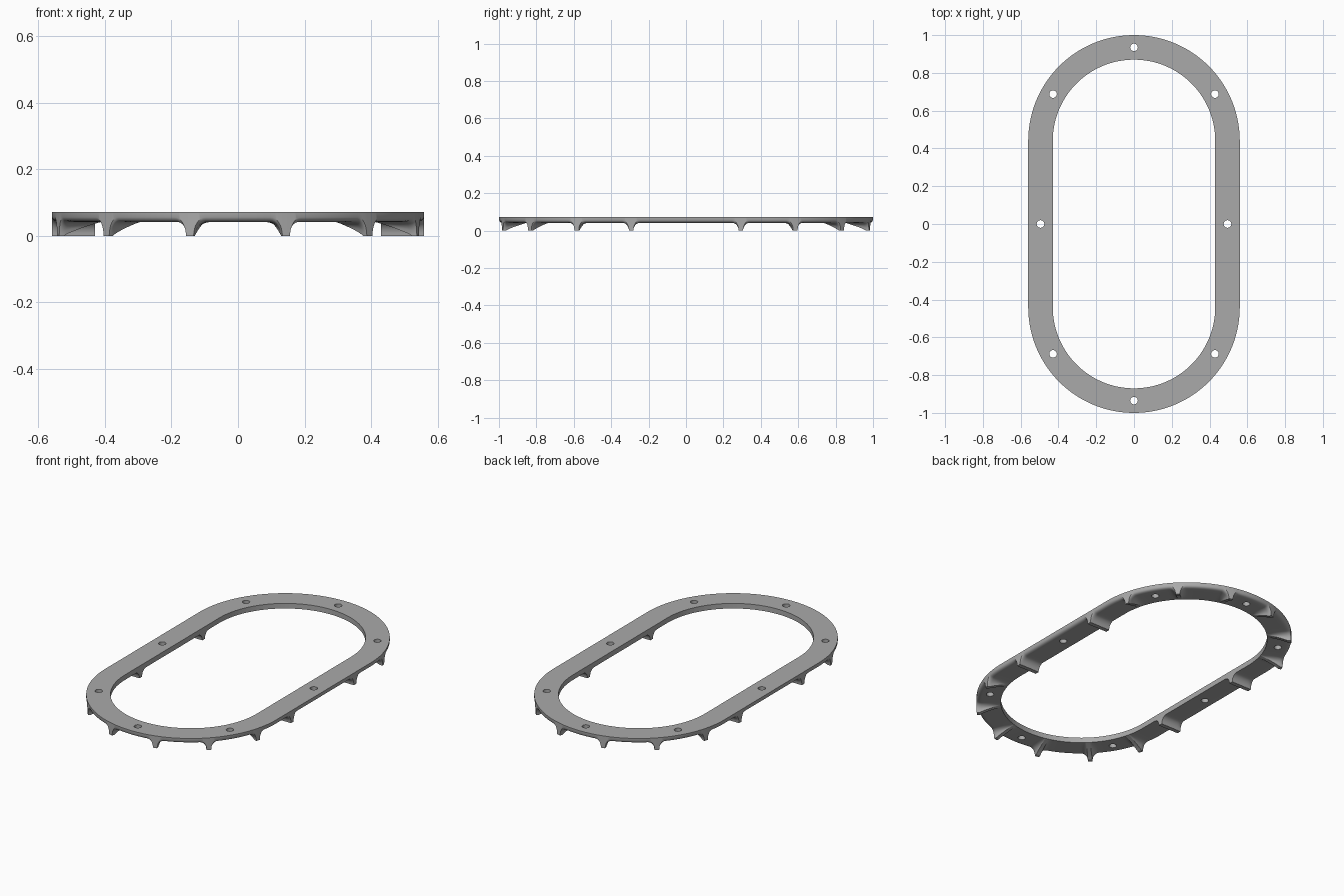
import bpy, bmesh, math
from mathutils import Vector

cube = bpy.data.objects.get("Cube")
if cube:
    bpy.data.objects.remove(cube, do_unlink=True)

R_IN, R_OUT, STRAIGHT = 0.43, 0.56, 0.44
TOP, UNDER = 0.072, 0.042
HALF_FOOT, COVE = 0.012, 0.036
CELL = R_OUT * math.radians(15)      # half the spacing between ribs

grey = bpy.data.materials.new("plain grey")
grey.use_nodes = True
grey.diffuse_color = (0.4, 0.4, 0.4, 1)
grey.node_tree.nodes["Principled BSDF"].inputs["Base Color"].default_value = grey.diffuse_color

# Sample spacing along one rib cell and across the band
cove_steps = [HALF_FOOT + COVE * (1 - math.cos(i * math.pi / 16)) for i in range(9)]
plain_steps = [0.065, 0.085, 0.105, 0.125]
half = [0] + cove_steps + plain_steps
offsets = [-CELL] + [-o for o in reversed(half[1:])] + half
COLS = [0, 0.15, 0.3, 0.45, 0.6, 0.72, 0.82, 0.88, 0.93, 0.97, 1]


def underside(t, d, tapered):
    """Height of the underside: rounded outer edge plus coved ribs."""
    edge = min(1, max(0, (t - 0.82) / 0.18))
    base = UNDER + 0.014 * (1 - math.sqrt(1 - edge * edge))
    foot = UNDER * max(0, 1 - t / 0.88) ** 0.8 if tapered else 0
    k = min(1, max(0, (d - HALF_FOOT) / COVE))
    return foot + (base - foot) * math.sqrt(1 - (1 - k) ** 2)


def section(origin, direction, offset, tapered):
    """Closed cross-section of the band at one station."""
    ring = [origin + direction * r + Vector((0, 0, TOP)) for r in (R_IN, R_OUT)]
    for t in reversed(COLS):
        r = R_IN + (R_OUT - R_IN) * t
        d = abs(offset) * (r / R_OUT if tapered else 1)
        ring.append(origin + direction * r + Vector((0, 0, underside(t, d, tapered))))
    return ring


# Half the loop: straight rib, six end ribs, straight rib
rows = []
for o in offsets:
    rows.append(section(Vector((0, STRAIGHT - CELL + o, 0)), Vector((1, 0, 0)), o, False))
for i in range(6):
    for o in offsets:
        a = math.radians(15 + 30 * i) + o / R_OUT
        rows.append(section(Vector((0, STRAIGHT, 0)), Vector((math.cos(a), math.sin(a), 0)), o, True))
for o in offsets + [CELL]:
    rows.append(section(Vector((0, STRAIGHT - CELL - o, 0)), Vector((-1, 0, 0)), o, False))
# The other half is the same turned around
rows += [[Vector((-p.x, -p.y, p.z)) for p in row] for row in rows]

bm = bmesh.new()
grid = [[bm.verts.new(p) for p in row] for row in rows]
n = len(grid[0])
for i, row in enumerate(grid):
    after = grid[(i + 1) % len(grid)]
    for j in range(n):
        k = (j + 1) % n
        bm.faces.new((row[j], row[k], after[k], after[j]))
bmesh.ops.recalc_face_normals(bm, faces=bm.faces)
mesh = bpy.data.meshes.new("ribbed_ring")
bm.to_mesh(mesh)
bm.free()
ring = bpy.data.objects.new("ribbed_ring", mesh)
bpy.context.collection.objects.link(ring)
mesh.materials.append(grey)

# Screw holes, drilled through the middle of the band
mid = (R_IN + R_OUT) / 2
holes = [(mid, 0), (-mid, 0)]
for side in (1, -1):
    for deg in (30, 90, 150):
        a = math.radians(deg)
        holes.append((mid * math.cos(a), side * (STRAIGHT + mid * math.sin(a))))
bm = bmesh.new()
for x, y in holes:
    made = bmesh.ops.create_cone(bm, cap_ends=True, segments=32, radius1=0.02, radius2=0.02, depth=0.3)
    bmesh.ops.translate(bm, verts=made["verts"], vec=(x, y, 0.05))
drill_mesh = bpy.data.meshes.new("hole_cutter")
bm.to_mesh(drill_mesh)
bm.free()
drill_mesh.materials.append(grey)
drill = bpy.data.objects.new("hole_cutter", drill_mesh)
bpy.context.collection.objects.link(drill)
drill.hide_render = True

cut = ring.modifiers.new("holes", "BOOLEAN")
cut.operation = "DIFFERENCE"
cut.solver = "EXACT"
cut.object = drill
bpy.ops.object.select_all(action="DESELECT")
ring.select_set(True)
bpy.context.view_layer.objects.active = ring
bpy.ops.object.modifier_apply(modifier=cut.name)
bpy.data.objects.remove(drill, do_unlink=True)
bpy.ops.object.shade_smooth_by_angle(angle=math.radians(35))
